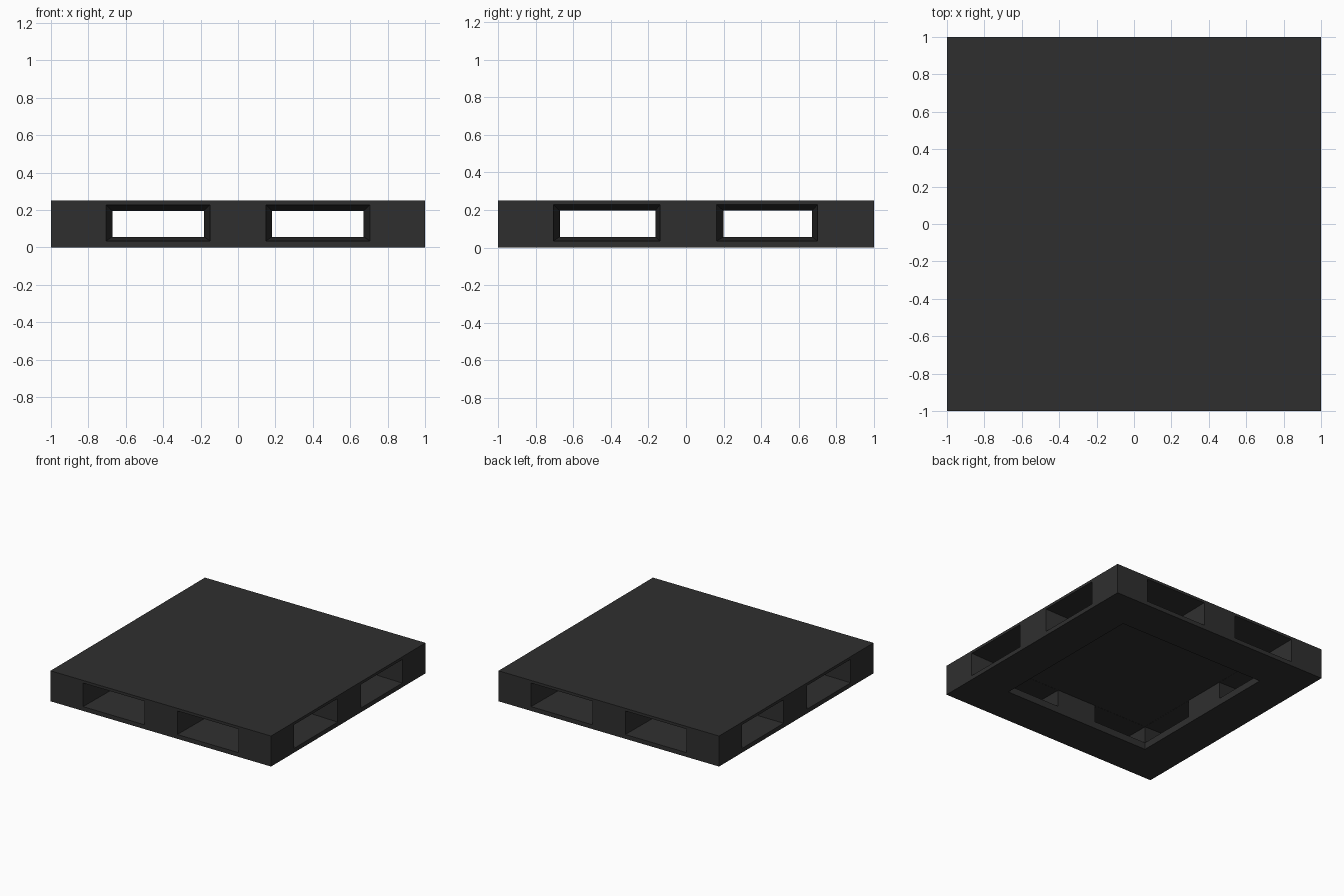
import bpy, bmesh
from mathutils import Vector

if "Cube" in bpy.data.objects:
    bpy.data.objects.remove(bpy.data.objects["Cube"])

plastic = bpy.data.materials.new("charcoal plastic")
plastic.diffuse_color = (0.028, 0.028, 0.028, 1)
plastic.use_nodes = True
plastic.node_tree.nodes["Principled BSDF"].inputs["Base Color"].default_value = plastic.diffuse_color


def hull(name, points):
    """Convex solid through the given corner points."""
    bm = bmesh.new()
    for p in points:
        bm.verts.new(p)
    bmesh.ops.convex_hull(bm, input=bm.verts)
    bmesh.ops.dissolve_limit(bm, angle_limit=0.001, verts=bm.verts, edges=bm.edges)
    bmesh.ops.recalc_face_normals(bm, faces=bm.faces)
    me = bpy.data.meshes.new(name)
    bm.to_mesh(me)
    bm.free()
    ob = bpy.data.objects.new(name, me)
    bpy.context.collection.objects.link(ob)
    ob.data.materials.append(plastic)
    return ob


def box(name, x, y, z0, z1):
    return hull(name, [(a, b, c) for a in (-x, x) for b in (-y, y) for c in (z0, z1)])


def cut(ob, cutter):
    m = ob.modifiers.new("cut", 'BOOLEAN')
    m.operation = 'DIFFERENCE'
    m.solver = 'EXACT'
    m.object = cutter
    bpy.context.view_layer.objects.active = ob
    bpy.ops.object.modifier_apply(modifier=m.name)
    bpy.data.objects.remove(cutter)


INNER = 0.67   # half width of the central cavity


def fork_opening(axis, side, outer, inner):
    """Tapered fork tunnel; outer / inner are (a0, a1, z0, z1) rectangles."""
    pts = []
    for depth in (1.03, INNER - 0.01):
        t = (1 - depth) / (1 - INNER)
        a0, a1, z0, z1 = [o + (i - o) * t for o, i in zip(outer, inner)]
        for a in (a0, a1):
            for z in (z0, z1):
                p = (a, side * depth, z) if axis == 'y' else (side * depth, a, z)
                pts.append(Vector(p))
    return hull("fork_cutter", pts)


# pallet body with its underside cavity
pallet = box("pallet", 1, 1, 0, 0.25)
cut(pallet, box("cavity_cutter", INNER, INNER, -0.1, 0.197))

# fork openings on all four sides
Z_OUT, Z_IN = (0.035, 0.228), (0.057, 0.196)
spans = {
    'y': [((-0.705, -0.15), (-0.672, -0.182)), ((0.15, 0.705), (0.182, 0.672))],
    'x': [((-0.705, -0.138), (-0.672, -0.163)), ((0.163, 0.70), (0.20, 0.67))],
}
for axis, pairs in spans.items():
    for out, inn in pairs:
        for side in (-1, 1):
            cut(pallet, fork_opening(axis, side, out + Z_OUT, inn + Z_IN))

# softened edges
bev = pallet.modifiers.new("soft_edges", 'BEVEL')
bev.width = 0.006
bev.segments = 2
bev.limit_method = 'ANGLE'
bev.angle_limit = 0.7
